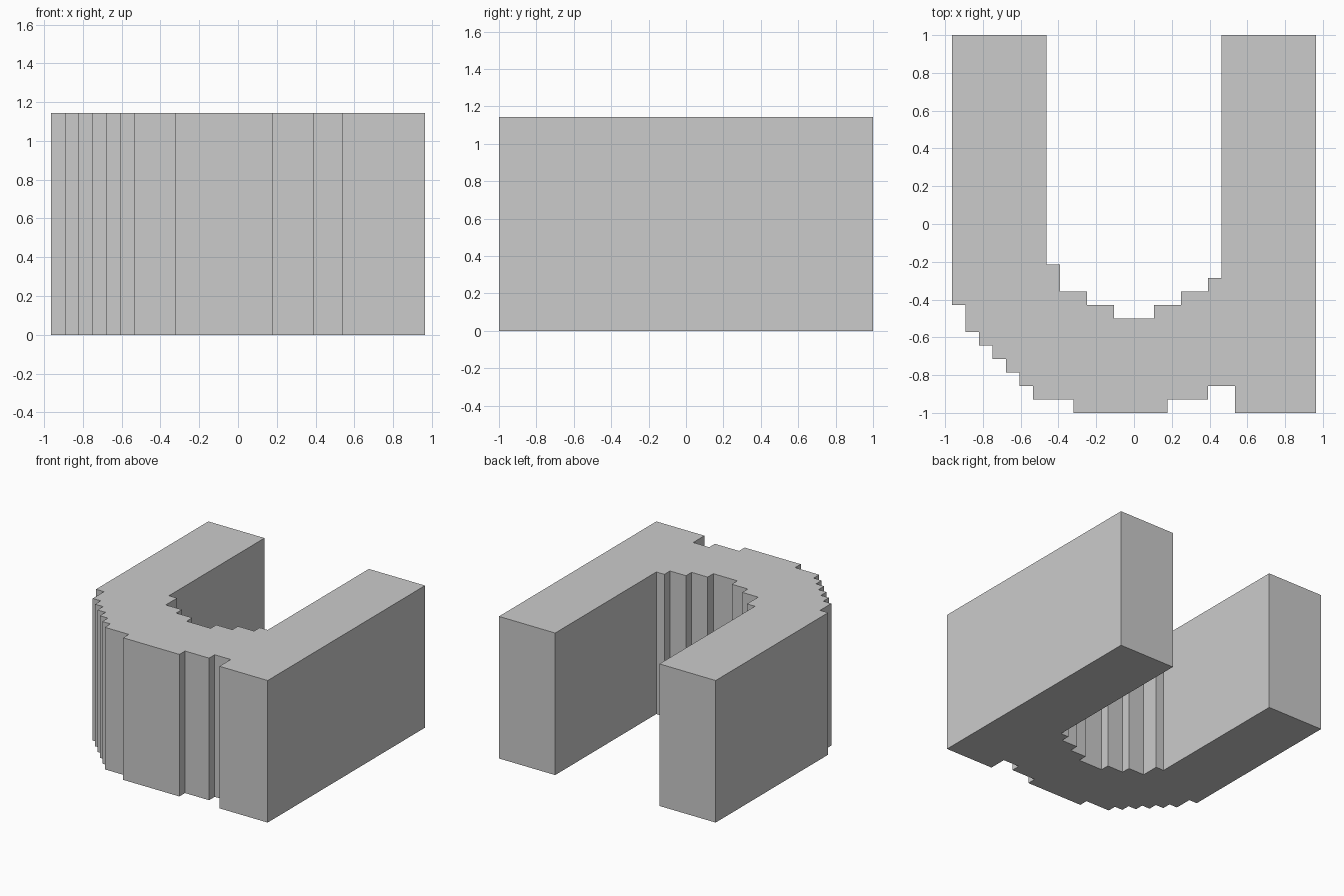
import bpy, bmesh

if "Cube" in bpy.data.objects:
    bpy.data.objects.remove(bpy.data.objects["Cube"])

U = 1 / 14          # size of one pixel step
HEIGHT = 16 * U

# Outer outline: left side, stepped bottom-left curve, notch, right stem
outer = [(-13.5, 14), (-13.5, -6), (-12.5, -6), (-12.5, -8), (-11.5, -8),
         (-11.5, -9), (-10.5, -9), (-10.5, -10), (-9.5, -10), (-9.5, -11),
         (-8.5, -11), (-8.5, -12), (-7.5, -12), (-7.5, -13), (-4.5, -13),
         (-4.5, -14), (2.5, -14), (2.5, -13), (5.5, -13), (5.5, -12),
         (7.5, -12), (7.5, -14), (13.5, -14), (13.5, 14)]

# Inner outline: stepped bowl between the two arms
inner = [(6.5, 14), (6.5, -4), (5.5, -4), (5.5, -5), (3.5, -5), (3.5, -6),
         (1.5, -6), (1.5, -7), (-1.5, -7), (-1.5, -6), (-3.5, -6), (-3.5, -5),
         (-5.5, -5), (-5.5, -3), (-6.5, -3), (-6.5, 14)]

# Fill the profile and extrude it upwards
bm = bmesh.new()
base = bm.faces.new([bm.verts.new((x * U, y * U, 0)) for x, y in outer + inner])
result = bmesh.ops.extrude_face_region(bm, geom=[base], use_keep_orig=True)
top = [v for v in result["geom"] if isinstance(v, bmesh.types.BMVert)]
bmesh.ops.translate(bm, verts=top, vec=(0, 0, HEIGHT))
bmesh.ops.recalc_face_normals(bm, faces=bm.faces)

mesh = bpy.data.meshes.new("stepped_u_block")
bm.to_mesh(mesh)
bm.free()
block = bpy.data.objects.new("stepped_u_block", mesh)
bpy.context.collection.objects.link(block)
